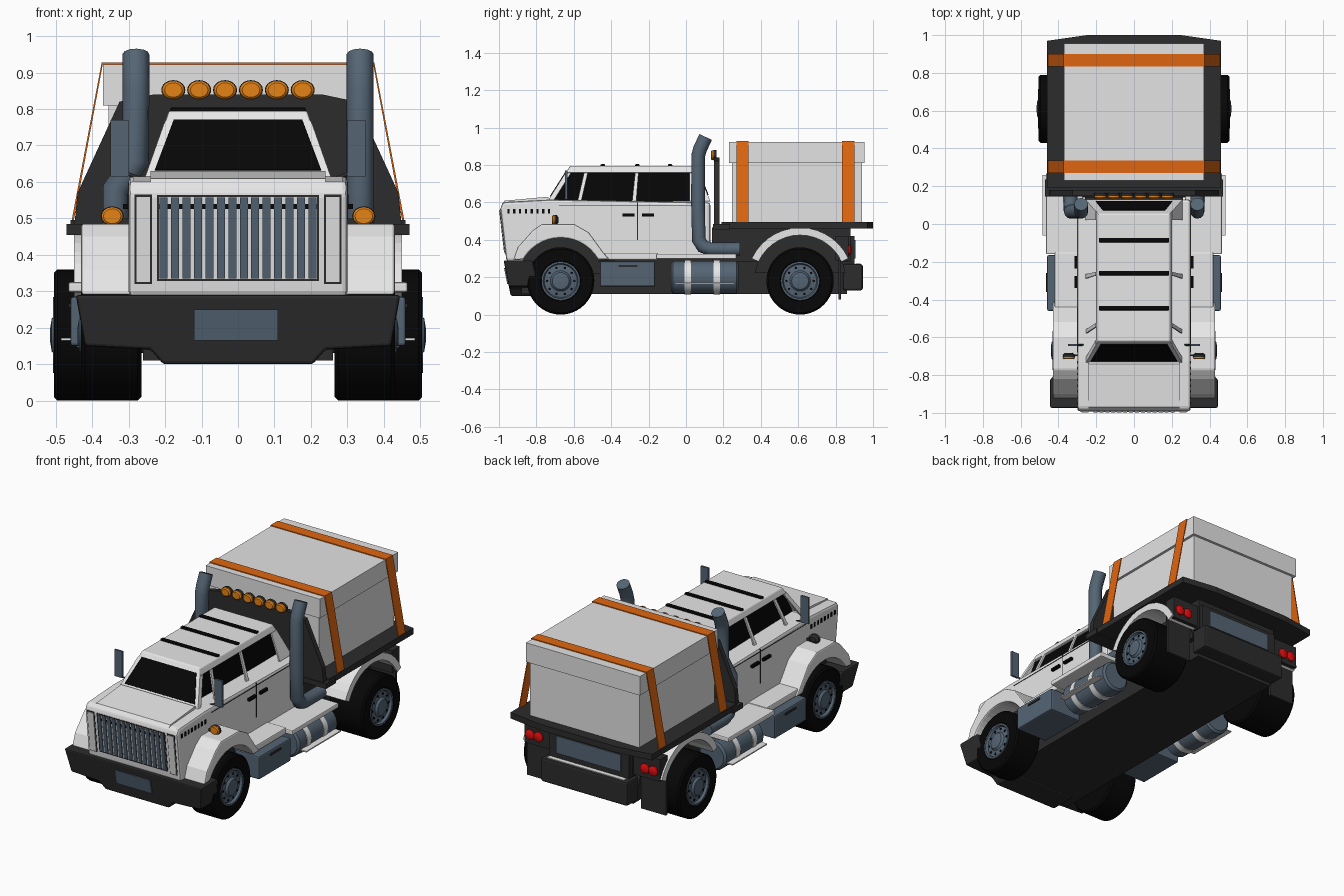
import bpy, bmesh, math
from mathutils import Vector

cube = bpy.data.objects.get("Cube")
if cube:
    bpy.data.objects.remove(cube, do_unlink=True)


def material(name, r, g, b):
    m = bpy.data.materials.new(name)
    m.use_nodes = True
    m.diffuse_color = (r, g, b, 1)
    m.node_tree.nodes["Principled BSDF"].inputs["Base Color"].default_value = (r, g, b, 1)
    return m


BODY = material("body_white", .8, .8, .8)
CARGO = material("cargo_grey", .77, .77, .78)
DARK = material("dark_plastic", .025, .025, .025)
BLACK = material("black", .002, .002, .002)
STEEL = material("blue_steel", .09, .13, .175)
STRAP = material("strap_orange", .74, .13, .005)
LAMP = material("amber", .78, .23, .008)
RED = material("tail_red", .75, .004, .005)


def finish(name, data, mat, mirror=False, bevel=0):
    ob = bpy.data.objects.new(name, data)
    bpy.context.collection.objects.link(ob)
    data.materials.append(mat)
    if bevel:
        b = ob.modifiers.new("bevel", "BEVEL")
        b.width, b.segments, b.limit_method = bevel, 2, "ANGLE"
    if mirror:
        ob.modifiers.new("mirror", "MIRROR")
    return ob


def mesh(name, bm, mat, mirror=False, bevel=0, smooth=False):
    bmesh.ops.recalc_face_normals(bm, faces=bm.faces)
    me = bpy.data.meshes.new(name)
    bm.to_mesh(me)
    bm.free()
    if smooth:
        for p in me.polygons:
            p.use_smooth = True
        me.set_sharp_from_angle(angle=math.radians(35))
    return finish(name, me, mat, mirror, bevel)


def place(axis, a, p, q):
    """Axis value a plus the two remaining coordinates in x, y, z order."""
    c = [p, q]
    c.insert(axis, a)
    return Vector(c)


def prism(name, pts, axis, lo, hi, mat, mirror=False, bevel=0, shear=0):
    bm = bmesh.new()
    rings = [[bm.verts.new(place(axis, a, *p)) for p in pts] for a in (lo, hi)]
    for v in bm.verts:
        v.co.y -= shear * (v.co.z - .29)
    for r in rings:
        bm.faces.new(r)
    n = len(pts)
    for i in range(n):
        j = (i + 1) % n
        bm.faces.new((rings[0][i], rings[0][j], rings[1][j], rings[1][i]))
    return mesh(name, bm, mat, mirror, bevel)


def box(name, x, y, z, mat, mirror=False, bevel=0, shear=0):
    pts = [(x[0], z[0]), (x[1], z[0]), (x[1], z[1]), (x[0], z[1])]
    return prism(name, pts, 1, y[0], y[1], mat, mirror, bevel, shear)


def lathe(name, profile, axis, center, mat, mirror=False, n=32, squash=1):
    """Revolve (offset along axis, radius) pairs; end rings are capped."""
    bm = bmesh.new()
    rings = []
    for a, r in profile:
        rings.append([bm.verts.new(Vector(center) + place(
            axis, a, r * math.cos(2 * math.pi * i / n), squash * r * math.sin(2 * math.pi * i / n)))
            for i in range(n)])
    for r, s in zip(rings, rings[1:]):
        for i in range(n):
            j = (i + 1) % n
            bm.faces.new((r[i], r[j], s[j], s[i]))
    bm.faces.new(rings[0])
    bm.faces.new(rings[-1])
    return mesh(name, bm, mat, mirror, smooth=True)


def tube(name, pts, radius, mat, mirror=False):
    cu = bpy.data.curves.new(name, "CURVE")
    cu.dimensions = "3D"
    cu.bevel_depth, cu.bevel_resolution, cu.use_fill_caps = radius, 4, True
    sp = cu.splines.new("POLY")
    sp.points.add(len(pts) - 1)
    for p, c in zip(sp.points, pts):
        p.co = (*c, 1)
    return finish(name, cu, mat, mirror)


def pane(name, pts, mat, mirror=False, thick=.006):
    bm = bmesh.new()
    bm.faces.new([bm.verts.new(p) for p in pts])
    s = mesh(name, bm, mat, mirror).modifiers.new("thickness", "SOLIDIFY")
    s.thickness, s.offset = thick, 0


def arc(cy, r, a0, a1, n=14):
    return [(cy + r * math.cos(math.radians(a0 + (a1 - a0) * i / n)),
             .18 + r * math.sin(math.radians(a0 + (a1 - a0) * i / n))) for i in range(n + 1)]


# Chassis, bumpers and rear end
box("chassis", (-.26, .26), (-.88, .86), (.11, .3), DARK)
box("rear_frame", (-.27, .27), (.14, .88), (.28, .465), DARK)
box("rear_bumper", (-.28, .28), (.84, .945), (.13, .27), DARK, bevel=.01)
box("rear_panel", (-.26, .26), (.86, .9), (.27, .42), DARK)
box("rear_plate", (-.21, .21), (.9, .906), (.3, .4), STEEL)
box("rear_trim", (-.25, .25), (.906, .932), (.267, .274), BODY)
prism("front_bumper", [(-.445, .29), (-.42, .15), (-.24, .14), (-.205, .1), (.205, .1),
                       (.24, .14), (.42, .15), (.445, .29)], 1, -.975, -.82, DARK, bevel=.008, shear=.2)
box("bumper_plate", (-.12, .11), (-.981, -.973), (.165, .25), STEEL, shear=.2)

# Lower cab and hood
prism("cab_body", [(-.96, .285), (-.993, .57), (-.978, .602), (-.73, .615), (.13, .6), (.13, .31),
                   (-.4, .29)], 0, -.3, .3, BODY, bevel=.014)
prism("hood_raise", [(-.985, .59), (-.97, .609), (-.74, .63), (-.7, .6)], 0, -.24, .24, BODY)
box("door_seam", (.298, .302), (-.262, -.257), (.4, .6), DARK, True)
box("belt_seam", (.298, .302), (-.68, .1), (.583, .587), DARK, True)
for i, y in enumerate((-.34, -.235)):
    box(f"door_handle_{i}", (.295, .315), (y, y + .065), (.525, .54), BLACK, True)
for i in range(8):
    y = -.955 + i * .031
    box(f"hood_vent_{i}", (.298, .303), (y, y + .012), (.54, .565), BLACK, True)

# Glasshouse: a dark upright core behind sloping pillars and a tapered roof
Z0, Z1, ZR = .605, .795, .757


def side_x(z):
    return .257 - (z - Z0) * .353


def front_y(z):
    return -.74 + (z - Z0) * .632


def back_y(z):
    return .13 - (z - Z0) * .4


prism("cab_glass", [(front_y(Z0) + .01, Z0), (front_y(.77) + .01, .77), (back_y(.77) - .01, .77),
                    (back_y(Z0) - .01, Z0)], 0, -.185, .185, BLACK)
bm = bmesh.new()
rings = []
for z in (ZR, Z1):
    x, y0, y1 = side_x(z), front_y(z), back_y(z)
    rings.append([bm.verts.new(p) for p in ((-x, y0, z), (x, y0, z), (x, y1, z), (-x, y1, z))])
for r in rings:
    bm.faces.new(r)
for i in range(4):
    j = (i + 1) % 4
    bm.faces.new((rings[0][i], rings[0][j], rings[1][j], rings[1][i]))
mesh("roof", bm, BODY, bevel=.006)
# Each pillar: bottom y range, then top y range
pillars = {"front": (front_y(Z0), -.71, -.615, front_y(ZR)), "vent": (-.58, -.56, -.525, -.545),
           "middle": (-.288, -.266, -.254, -.272), "rear": (.02, back_y(Z0), back_y(ZR), .02)}
for key, (a, b, c, d) in pillars.items():
    x0, x1 = side_x(Z0) - .004, side_x(ZR) - .004
    pane(key + "_pillar", [(x0, a, Z0), (x0, b, Z0), (x1, c, ZR), (x1, d, ZR)], BODY, True, .009)
pane("windshield_frame", [(x, front_y(z) + .003, z) for x, z in
                          ((-.255, Z0), (.255, Z0), (.2, .765), (-.2, .765))], BODY)
pane("windshield", [(x, front_y(z) - .002, z) for x, z in
                    ((-.228, .632), (.228, .632), (.176, .77), (-.176, .77))], BLACK)
pane("back_wall", [(x, back_y(z) - .003, z) for x, z in
                   ((-.255, Z0), (.255, Z0), (.2, .765), (-.2, .765))], BODY)
pane("back_window", [(x, back_y(z) + .002, z) for x, z in
                     ((-.2, .64), (.2, .64), (.165, .75), (-.165, .75))], BLACK)
for i, y in enumerate((-.445, -.26, -.085)):
    box(f"roof_rib_{i}", (-.186, .186), (y - .012, y + .012), (.785, .804), BLACK, bevel=.004)

# Grille and front side panels, following the slope of the nose
LEAN = .116


def nose(name, x, z, out, mat, mirror=False):
    box(name, x, (-.96 - out, -.955), z, mat, mirror, shear=LEAN)


nose("grille_outline", (-.222, .222), (.328, .564), .002, DARK)
nose("grille_recess", (-.216, .216), (.334, .558), .003, BODY)
nose("grille_shadow_gap", (-.216, .216), (.525, .54), .004, BLACK)
for i in range(14):
    x = -.204 + i * .0314
    nose(f"grille_bar_{i}", (x - .011, x + .011), (.335, .557), .008, STEEL)
nose("nose_panel_gap", (.236, .284), (.32, .565), .002, DARK, True)
nose("nose_panel", (.241, .279), (.326, .559), .006, BODY, True)

# Fenders and steps
prism("front_fender", [(-.925, .29), (-.9, .36), (-.82, .45), (-.77, .485), (-.6, .485), (-.52, .44),
                       (-.44, .33), (-.41, .295)] + arc(-.67, .23, 30, 150), 0, .27, .43, BODY, True, .008)
prism("front_arch_liner", arc(-.67, .232, 10, 170), 0, .25, .305, DARK, True)
prism("rear_fender", arc(.61, .245, 25, 155) + arc(.61, .285, 155, 25), 0, .27, .45, BODY, True)
prism("rear_arch_liner", arc(.61, .247, 10, 170), 0, .24, .29, DARK, True)
box("sill", (.27, .42), (-.46, -.15), (.293, .33), BODY, True, .006)
box("step_plate", (.27, .465), (-.16, .27), (.297, .325), BODY, True, .006)
box("lower_step", (.36, .485), (-.06, .26), (.165, .172), BODY, True)
box("tool_box", (.25, .46), (-.46, -.165), (.15, .285), STEEL, True, .008)
box("tool_box_latch", (.459, .465), (-.36, -.26), (.255, .266), DARK, True)
box("mud_flap", (.29, .45), (.815, .83), (.08, .3), DARK, True)
box("tail_block", (.27, .44), (.8, .87), (.29, .42), DARK, True)
for i, x in enumerate((.345, .4)):
    lathe(f"tail_light_{i}", [(0, .029), (.01, .029), (.017, .017)], 1, (x, .868, .345), RED, True, 16)

# Fuel tanks
lathe("fuel_tank", [(-.08, .075), (-.07, .088), (.27, .088), (.28, .075)], 1, (.365, 0, .2), STEEL, True)
for i, y in enumerate((.01, .165)):
    lathe(f"tank_band_{i}", [(y - .018, .092), (y + .018, .092)], 1, (.365, 0, .2), BODY, True)

# Wheels
for label, y, x0, x1 in (("front", -.67, .265, .43), ("rear", .61, .265, .505)):
    tire = [(x0, .1), (x0, .17), (x0 + .01, .18), (x1 - .01, .18), (x1, .17),
            (x1, .108), (x1 - .02, .1)]
    lathe(label + "_tire", tire, 0, (0, y, .18), BLACK, True, 40)
    rim = [(x1 - .03, .104), (x1 + .002, .104), (x1 + .002, .094), (x1 - .012, .088),
           (x1 - .006, .055), (x1 + .006, .045), (x1 + .01, .02)]
    lathe(label + "_rim", rim, 0, (0, y, .18), STEEL, True)
    for i in range(10):
        a = math.tau * i / 10
        lathe(f"{label}_rim_hole_{i}", [(x1 - .014, .007), (x1 - .006, .007)], 0,
              (0, y + .073 * math.cos(a), .18 + .073 * math.sin(a)), BLACK, True, 8)
    lathe(label + "_axle", [(0, .04), (x0 + .02, .04)], 0, (0, y, .18), DARK, True, 12)

# Exhaust stacks, the right one leaning inward
for side, sx, top in (("left", .335, .335), ("right", -.335, -.28)):
    tube(side + "_exhaust", [(sx, .29, .35), (sx, .13, .35), (sx, .09, .365), (sx, .068, .4), (sx, .065, .58),
                             (top, .065, .66), (top, .065, .85), (top, .075, .885), (top, .105, .95)],
         .037, STEEL)

# Mirrors and marker lamps
box("mirror", (.3, .35), (-.646, -.634), (.615, .77), STEEL, True)
tube("mirror_arm", [(.24, -.64, .6), (.325, -.64, .63)], .005, DARK, True)
lathe("marker_lamp", [(-.01, .024), (-.005, .03), (.004, .03)], 1, (.345, -.706, .506), LAMP, True, 16, .85)
lathe("marker_housing", [(.002, .032), (.014, .032), (.024, .018)], 1, (.345, -.706, .506), DARK, True, 16, .85)
box("marker_stalk", (.29, .35), (-.7, -.69), (.47, .5), DARK, True)

# Cargo bed, headboard and light bar
prism("bed", [(-.46, .19), (.46, .19), (.46, .97), (.25, 1), (-.25, 1), (-.46, .97)], 2, .46, .495, DARK)
box("bed_front_rail", (-.47, .47), (.145, .235), (.455, .485), DARK)
prism("headboard", [(-.45, .47), (-.44, .57), (-.325, .82), (-.23, .84), (.23, .84), (.325, .82),
                    (.44, .57), (.45, .47)], 1, .15, .18, DARK)
for i in range(6):
    spot = (-.1775 + .071 * i, .145, .852)
    lathe(f"roof_lamp_{i}", [(-.012, .024), (-.006, .031), (.004, .031)], 1, spot, LAMP, n=20, squash=.82)
    lathe(f"roof_lamp_housing_{i}", [(.002, .033), (.018, .033)], 1, spot, DARK, n=20, squash=.82)

# Crate and straps
box("crate", (-.355, .355), (.245, .94), (.49, .82), CARGO)
box("crate_lid", (-.37, .37), (.23, .955), (.81, .922), CARGO)
half = [(.458, .485), (.374, .927)]
inner = [(.371, .922), (.452, .485)]
outline = half + [(-x, z) for x, z in half[::-1]] + [(-x, z) for x, z in inner[::-1]] + inner
for label, y in (("front", .27), ("rear", .835)):
    prism(label + "_strap", outline, 1, y, y + .065, STRAP)
